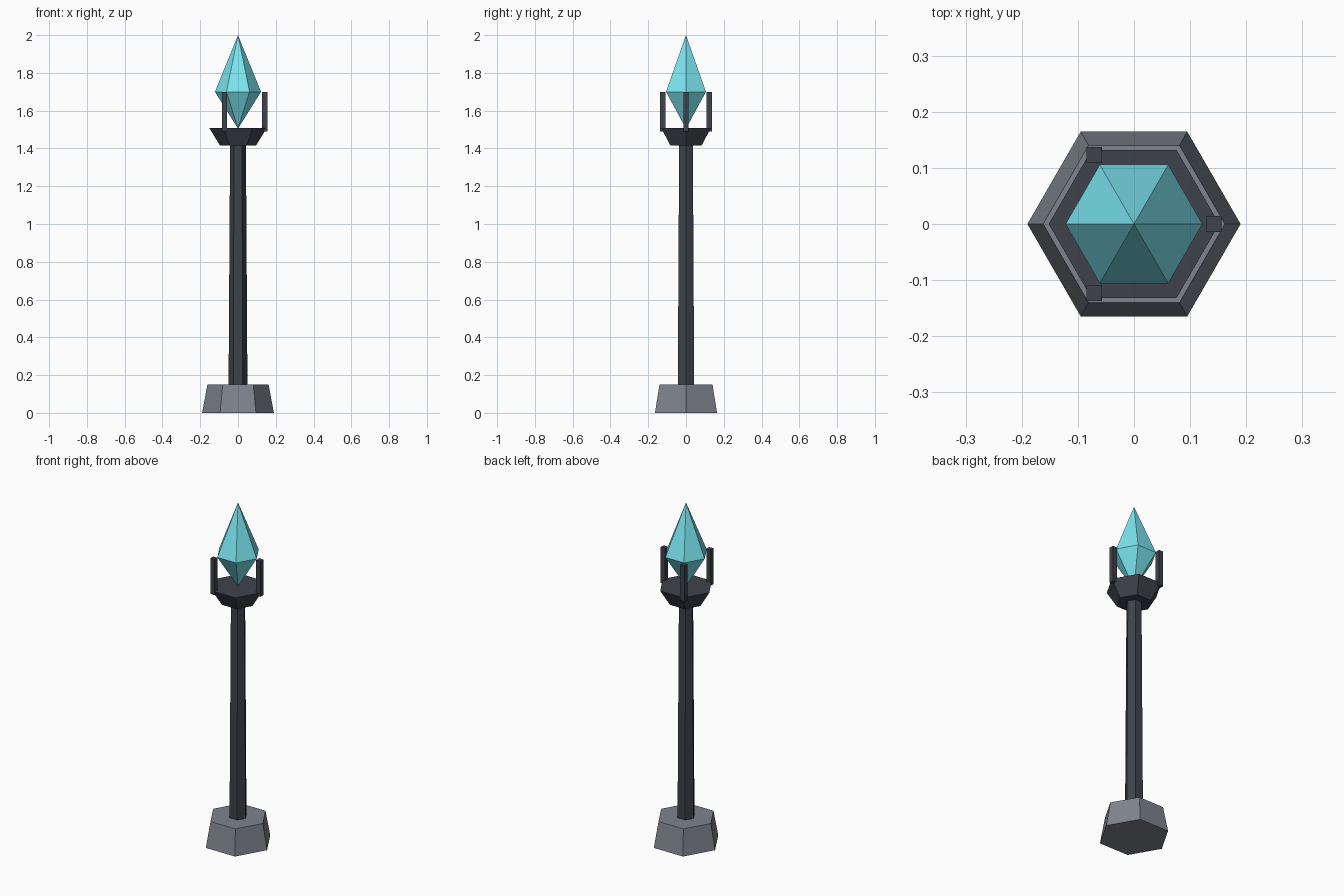
import bpy
import math

if "Cube" in bpy.data.objects:
    bpy.data.objects.remove(bpy.data.objects["Cube"])


def material(name, rgb):
    mat = bpy.data.materials.new(name)
    mat.diffuse_color = (*rgb, 1)
    mat.use_nodes = True
    mat.node_tree.nodes["Principled BSDF"].inputs["Base Color"].default_value = mat.diffuse_color
    return mat


stone = material("stone", (0.21, 0.23, 0.27))
iron = material("dark_iron", (0.05, 0.055, 0.07))
glow = material("cyan_crystal", (0.2, 0.78, 0.86))


def hex_stack(name, rings, mat):
    """Closed six-sided solid from (radius, z) rings; radius 0 gives a point."""
    verts, faces, loops = [], [], []
    for r, z in rings:
        n = 6 if r > 0 else 1
        start = len(verts)
        for i in range(n):
            a = math.radians(60 * i)
            verts.append((r * math.cos(a), r * math.sin(a), z))
        loops.append([start + i % n for i in range(6)])
    for lo, hi in zip(loops, loops[1:]):
        for i in range(6):
            j = (i + 1) % 6
            quad = [lo[i], lo[j], hi[j], hi[i]]
            faces.append(list(dict.fromkeys(quad)))
    if rings[0][0] > 0:
        faces.append(loops[0][::-1])
    if rings[-1][0] > 0:
        faces.append(loops[-1])
    mesh = bpy.data.meshes.new(name)
    mesh.from_pydata(verts, [], faces)
    mesh.materials.append(mat)
    obj = bpy.data.objects.new(name, mesh)
    bpy.context.collection.objects.link(obj)
    return obj


# Footing, post, flared cup and the crystal
hex_stack("base", [(0.19, 0), (0.162, 0.15)], stone)
hex_stack("post", [(0.05, 0.15), (0.042, 1.415)], iron)
hex_stack("cup", [(0.095, 1.415), (0.152, 1.508)], iron)
hex_stack("crystal", [(0, 1.505), (0.122, 1.70), (0, 2.0)], glow)

# Three upright prongs around the crystal
for k in range(3):
    a = math.radians(120 * k)
    bpy.ops.mesh.primitive_cube_add(
        size=1, location=(0.142 * math.cos(a), 0.142 * math.sin(a), 1.595))
    prong = bpy.context.object
    prong.name = f"prong_{k + 1}"
    prong.scale = (0.028, 0.028, 0.21)
    prong.data.materials.append(iron)
